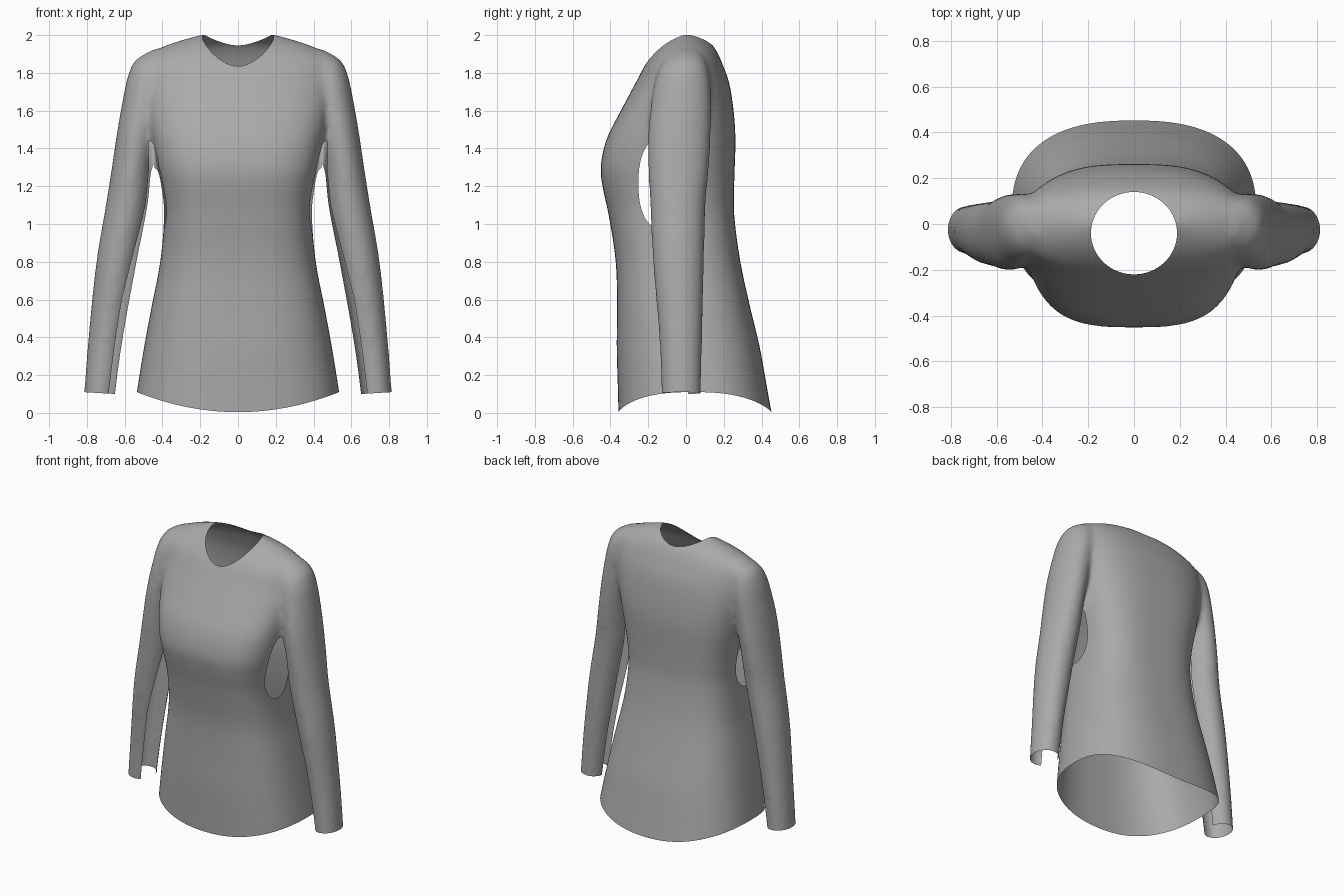
import bpy, bmesh, math

if "Cube" in bpy.data.objects:
    bpy.data.objects.remove(bpy.data.objects["Cube"])

# torso rows: z, half width, front y, back y, squareness
TORSO = [(-.12, .565, -.355, .475, 2.6), (.1, .537, -.36, .435, 2.6), (.35, .497, -.367, .39, 2.6),
         (.55, .46, -.365, .342, 2.7), (.8, .412, -.372, .288, 2.8), (1.05, .392, -.41, .255, 3),
         (1.2, .41, -.442, .255, 3), (1.3, .43, -.452, .258, 3), (1.45, .46, -.42, .262, 2.9),
         (1.6, .49, -.345, .252, 2.7), (1.75, .515, -.265, .228, 2.4), (1.85, .515, -.212, .192, 2.3),
         (1.9, .475, -.175, .17, 2.2), (1.95, .37, -.128, .138, 2.1), (1.985, .26, -.08, .09, 2),
         (2.005, .19, -.035, .04, 2)]
# sleeve rows: z, inner x, outer x, front y, back y
SLEEVE = [(0, .65, .82, -.128, .078), (.1, .645, .815, -.13, .08), (.4, .603, .792, -.142, .086),
          (.8, .53, .75, -.175, .096), (1.1, .472, .7, -.19, .104), (1.3, .452, .668, -.2, .122),
          (1.5, .42, .638, -.2, .132), (1.7, .38, .602, -.175, .132), (1.8, .36, .578, -.15, .122),
          (1.87, .35, .54, -.11, .1), (1.925, .34, .45, -.06, .06)]


def row_at(rows, z):
    """Smooth interpolation of a row table at height z."""
    i = 0
    while i < len(rows) - 2 and z > rows[i + 1][0]:
        i += 1
    a, b = rows[i], rows[i + 1]
    p, q = rows[max(i - 1, 0)], rows[min(i + 2, len(rows) - 1)]
    h = b[0] - a[0]
    t = min(max((z - a[0]) / h, 0), 1)
    out = [z]
    for k in range(1, len(a)):
        m0 = (b[k] - p[k]) / (b[0] - p[0]) * h
        m1 = (q[k] - a[k]) / (q[0] - a[0]) * h
        out.append((2*t**3 - 3*t*t + 1) * a[k] + (t**3 - 2*t*t + t) * m0
                   + (3*t*t - 2*t**3) * b[k] + (t**3 - t*t) * m1)
    return out


def loft(bm, rows, section, n=72):
    """Closed skin through smooth horizontal sections."""
    zs = [a[0] + (b[0] - a[0]) * k / 6 for a, b in zip(rows, rows[1:]) for k in range(6)] + [rows[-1][0]]
    rings = []
    for z in zs:
        x0, x1, y0, y1, e = section(row_at(rows, z))
        ring = []
        for k in range(n):
            c, s = math.cos(math.tau * k / n), math.sin(math.tau * k / n)
            ring.append(bm.verts.new(((x0 + x1) / 2 + (x1 - x0) / 2 * math.copysign(abs(c) ** (2 / e), c),
                                      (y0 + y1) / 2 + (y1 - y0) / 2 * math.copysign(abs(s) ** (2 / e), s), z)))
        rings.append(ring)
    for r, s in zip(rings, rings[1:]):
        for k in range(n):
            bm.faces.new((r[k], r[(k + 1) % n], s[(k + 1) % n], s[k]))
    bm.faces.new(rings[0][::-1])
    bm.faces.new(rings[-1])


def trim(bm, f):
    """Remove the surface where f < 0, with a clean edge."""
    val = {v: f(v.co) for v in bm.verts}
    new = []
    for e in [e for e in bm.edges if (val[e.verts[0]] < 0) != (val[e.verts[1]] < 0)]:
        a, b = e.verts
        lo, hi, neg = 0.0, 1.0, val[a] < 0
        for _ in range(12):
            m = (lo + hi) / 2
            if (f(a.co.lerp(b.co, m)) < 0) == neg:
                lo = m
            else:
                hi = m
        new.append(bmesh.utils.edge_split(e, a, min(max(lo, .02), .98))[1])
    bmesh.ops.connect_verts(bm, verts=new)
    fresh = set(new)
    dead = [p for p in bm.faces if any(v not in fresh and val[v] < 0 for v in p.verts)]
    bmesh.ops.delete(bm, geom=dead, context='FACES')


# openings
def neck(p):
    return (p.x / .188) ** 2 + ((p.y + .04) / .18) ** 2 - 1 if p.z > 1.5 else 1


def side_gap(z):
    return (row_at(TORSO, z)[1] + row_at(SLEEVE, z)[1]) / 2


def hems(p):
    x = abs(p.x)
    if p.z > .4:
        return 1
    if x > side_gap(max(p.z, 0)):
        return p.z - .1 - .06 * (x - .65)
    return p.z - .004 - .108 * (x / .54) ** 2


def underarm(p):
    x, z = abs(p.x), p.z
    if z > 1.47 or x < .25:
        return 1
    mid, f = side_gap(z), 1
    if x < mid + .03:
        f = abs((p.y + .12) / .132) ** 2.3 + abs((z - 1.215) / .245) ** 2.3 - 1
    if x > mid and z < 1.43:
        _, x0, x1, y0, y1 = row_at(SLEEVE, z)
        ang = math.degrees(math.atan2((p.y - (y0 + y1) / 2) / (y1 - y0), (x - (x0 + x1) / 2) / (x1 - x0))) % 360
        front = 237 - 25 * min(max((z - .6) / .5, 0), 1)
        f = min(f, (abs(ang - (160 + front) / 2) - (front - 160) / 2) / 40)
    return f


# torso and sleeves fused into one skin
bm = bmesh.new()
loft(bm, TORSO, lambda r: (-r[1], r[1], r[2], r[3], r[4]))
for side in (1, -1):
    loft(bm, SLEEVE, lambda r: (min(side * r[1], side * r[2]), max(side * r[1], side * r[2]), r[3], r[4], 2))
bmesh.ops.recalc_face_normals(bm, faces=bm.faces)
mesh = bpy.data.meshes.new("shirt")
bm.to_mesh(mesh)
bm.free()
shirt = bpy.data.objects.new("shirt", mesh)
bpy.context.collection.objects.link(shirt)
rm = shirt.modifiers.new("fuse", 'REMESH')
rm.mode = 'VOXEL'
rm.voxel_size = .014
fused = bpy.data.meshes.new_from_object(shirt.evaluated_get(bpy.context.evaluated_depsgraph_get()))
shirt.modifiers.clear()
shirt.data = fused

# soften the seams, then cut the openings
bm = bmesh.new()
bm.from_mesh(fused)
for _ in range(10):
    bmesh.ops.smooth_vert(bm, verts=bm.verts, factor=.5, use_axis_x=True, use_axis_y=True, use_axis_z=True)
bmesh.ops.triangulate(bm, faces=bm.faces)
for opening in (neck, hems, underarm):
    trim(bm, opening)
for p in bm.faces:
    p.smooth = True
bm.to_mesh(fused)
bm.free()

cloth = bpy.data.materials.new("grey cloth")
cloth.diffuse_color = (.4, .4, .4, 1)
cloth.use_nodes = True
cloth.node_tree.nodes["Principled BSDF"].inputs["Base Color"].default_value = cloth.diffuse_color
fused.materials.clear()
fused.materials.append(cloth)
